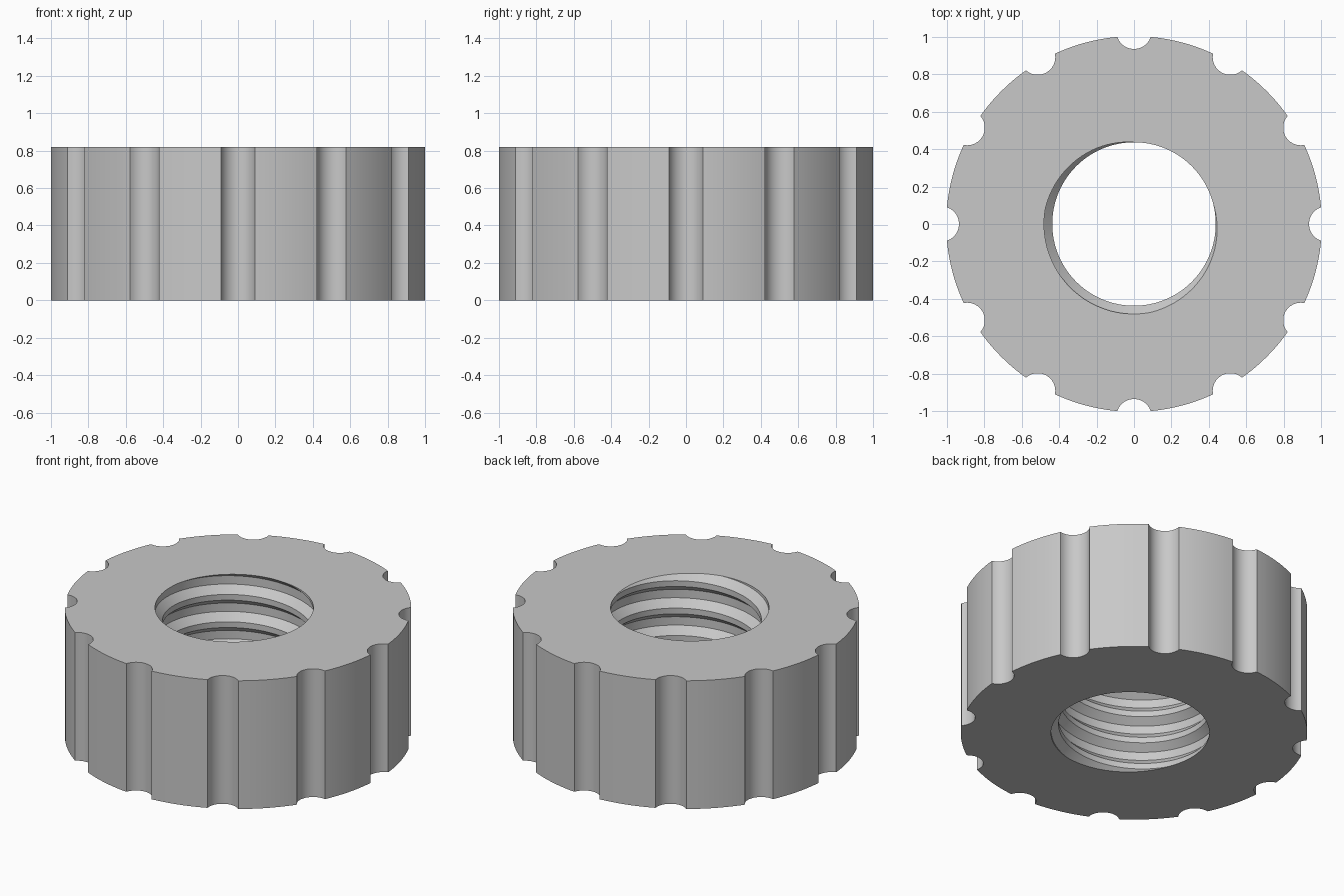
import bpy, bmesh
from math import radians, degrees, sin, cos, acos, sqrt, pi

cube = bpy.data.objects.get("Cube")
if cube:
    bpy.data.objects.remove(cube, do_unlink=True)

HEIGHT = 0.82
RIM = 1.004            # outer radius
NOTCH = 0.0945         # grip groove radius
NOTCH_AT = 1.03        # groove centre distance
NOTCHES = 12
PITCH = 0.175
CREST, ROOT = 0.437, 0.481
COLUMNS = 96

grey = bpy.data.materials.new("plain grey")
grey.use_nodes = True
colour = (0.58, 0.58, 0.58, 1)
grey.diffuse_color = colour
grey.node_tree.nodes["Principled BSDF"].inputs["Base Color"].default_value = colour


def grip_outline():
    """Circle with round grooves cut into its edge."""
    # where groove and rim circles meet
    x = (RIM**2 - NOTCH**2 + NOTCH_AT**2) / (2 * NOTCH_AT)
    half = acos(x / RIM)
    inner = acos((NOTCH_AT - x) / NOTCH)
    step = 2 * pi / NOTCHES
    points = []
    for n in range(NOTCHES):
        a = n * step
        for i in range(13):          # groove
            t = inner * (i / 6 - 1)
            px, py = NOTCH_AT - NOTCH * cos(t), NOTCH * sin(t)
            points.append((px * cos(a) - py * sin(a), px * sin(a) + py * cos(a)))
        for i in range(1, 10):       # rim between grooves
            t = a + half + (step - 2 * half) * i / 10
            points.append((RIM * cos(t), RIM * sin(t)))
    return points


bm = bmesh.new()

# Threaded bore: one helical profile, wrapped round and trimmed to height
profile = [(15, CREST), (90, CREST), (170, ROOT), (280, ROOT)]
turns = int(HEIGHT / PITCH) + 4
rows = [(phase + 360 * (m - 2), r) for m in range(turns + 1) for phase, r in profile]
grid = []
for c in range(COLUMNS):
    a = 360 * c / COLUMNS
    ca, sa = cos(radians(a)), sin(radians(a))
    grid.append([bm.verts.new((r * ca, r * sa, HEIGHT + PITCH * (a - p) / 360))
                 for p, r in rows])
for c in range(COLUMNS):
    for j in range(len(profile), len(rows) - 1):
        if c < COLUMNS - 1:
            b0, b1 = grid[c + 1][j], grid[c + 1][j + 1]
        else:                        # seam joins one turn further along
            b0, b1 = grid[0][j - len(profile)], grid[0][j + 1 - len(profile)]
        bm.faces.new((grid[c][j], b0, b1, grid[c][j + 1]))
for z, top in ((HEIGHT, True), (0, False)):
    bmesh.ops.bisect_plane(bm, geom=bm.verts[:] + bm.edges[:] + bm.faces[:],
                           dist=1e-6, plane_co=(0, 0, z), plane_no=(0, 0, 1),
                           clear_outer=top, clear_inner=not top)
bmesh.ops.delete(bm, geom=[v for v in bm.verts if not v.link_faces], context='VERTS')
bmesh.ops.remove_doubles(bm, verts=bm.verts[:], dist=1e-5)

# Grooved outer wall
outline = grip_outline()
low = [bm.verts.new((x, y, 0)) for x, y in outline]
high = [bm.verts.new((x, y, HEIGHT)) for x, y in outline]
for i in range(len(outline)):
    k = (i + 1) % len(outline)
    bm.faces.new((low[i], low[k], high[k], high[i]))

# Flat top and bottom rings
for z, up in ((HEIGHT, 1), (0, -1)):
    loop = [e for e in bm.edges if e.is_boundary
            and all(abs(v.co.z - z) < 1e-4 for v in e.verts)]
    bmesh.ops.triangle_fill(bm, edges=loop, use_beauty=True, normal=(0, 0, up))

bmesh.ops.recalc_face_normals(bm, faces=bm.faces[:])
mesh = bpy.data.meshes.new("grip_nut")
bm.to_mesh(mesh)
bm.free()
mesh.materials.append(grey)
nut = bpy.data.objects.new("grip_nut", mesh)
bpy.context.collection.objects.link(nut)

bpy.ops.object.select_all(action='DESELECT')
nut.select_set(True)
bpy.context.view_layer.objects.active = nut
bpy.ops.object.shade_smooth_by_angle(angle=radians(25))
